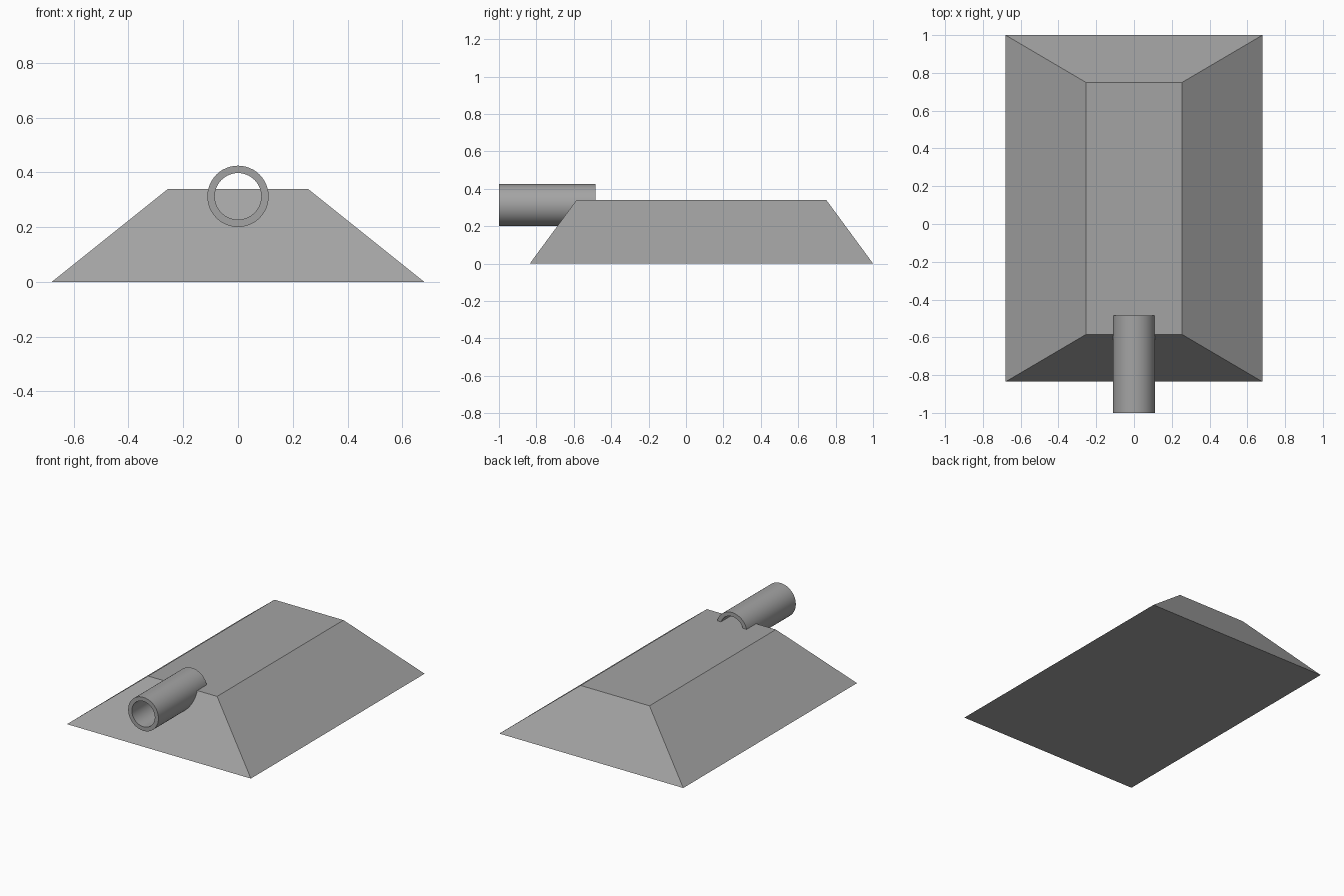
import bpy
import bmesh
from math import radians
from mathutils import Matrix

cube = bpy.data.objects.get("Cube")
if cube:
    bpy.data.objects.remove(cube, do_unlink=True)

grey = bpy.data.materials.new("plain grey")
grey.use_nodes = True
colour = (0.37, 0.37, 0.37, 1)
grey.diffuse_color = colour
grey.node_tree.nodes["Principled BSDF"].inputs["Base Color"].default_value = colour


def add_object(name, bm):
    bmesh.ops.recalc_face_normals(bm, faces=bm.faces)
    mesh = bpy.data.meshes.new(name)
    bm.to_mesh(mesh)
    bm.free()
    mesh.materials.append(grey)
    obj = bpy.data.objects.new(name, mesh)
    bpy.context.collection.objects.link(obj)
    return obj


# Sloped base: a box whose top corners are drawn inwards
bm = bmesh.new()
bmesh.ops.create_cube(bm, size=2)
for v in bm.verts:
    top = v.co.z > 0
    v.co.x *= 0.255 if top else 0.68
    if top:
        v.co.y = 0.75 if v.co.y > 0 else -0.585
    else:
        v.co.y = 1.0 if v.co.y > 0 else -0.835
    v.co.z = 0.34 if top else 0
add_object("sloped_base", bm)

# Open tube: a ring profile spun around the front-to-back axis
bm = bmesh.new()
outer, inner, front, back = 0.112, 0.085, -1.0, -0.485
profile = [(outer, front), (outer, back), (inner, back), (inner, front)]
verts = [bm.verts.new((r, y, 0)) for r, y in profile]
edges = [bm.edges.new((verts[i], verts[(i + 1) % 4])) for i in range(4)]
bmesh.ops.spin(bm, geom=verts + edges, cent=(0, 0, 0), axis=(0, 1, 0),
               angle=radians(360), steps=48, use_duplicate=False)
bmesh.ops.remove_doubles(bm, verts=bm.verts, dist=0.0005)
bmesh.ops.transform(bm, matrix=Matrix.Translation((0, 0, 0.3125)), verts=bm.verts)
tube = add_object("front_tube", bm)

bpy.ops.object.select_all(action="DESELECT")
tube.select_set(True)
bpy.context.view_layer.objects.active = tube
bpy.ops.object.shade_smooth_by_angle(angle=radians(30))
